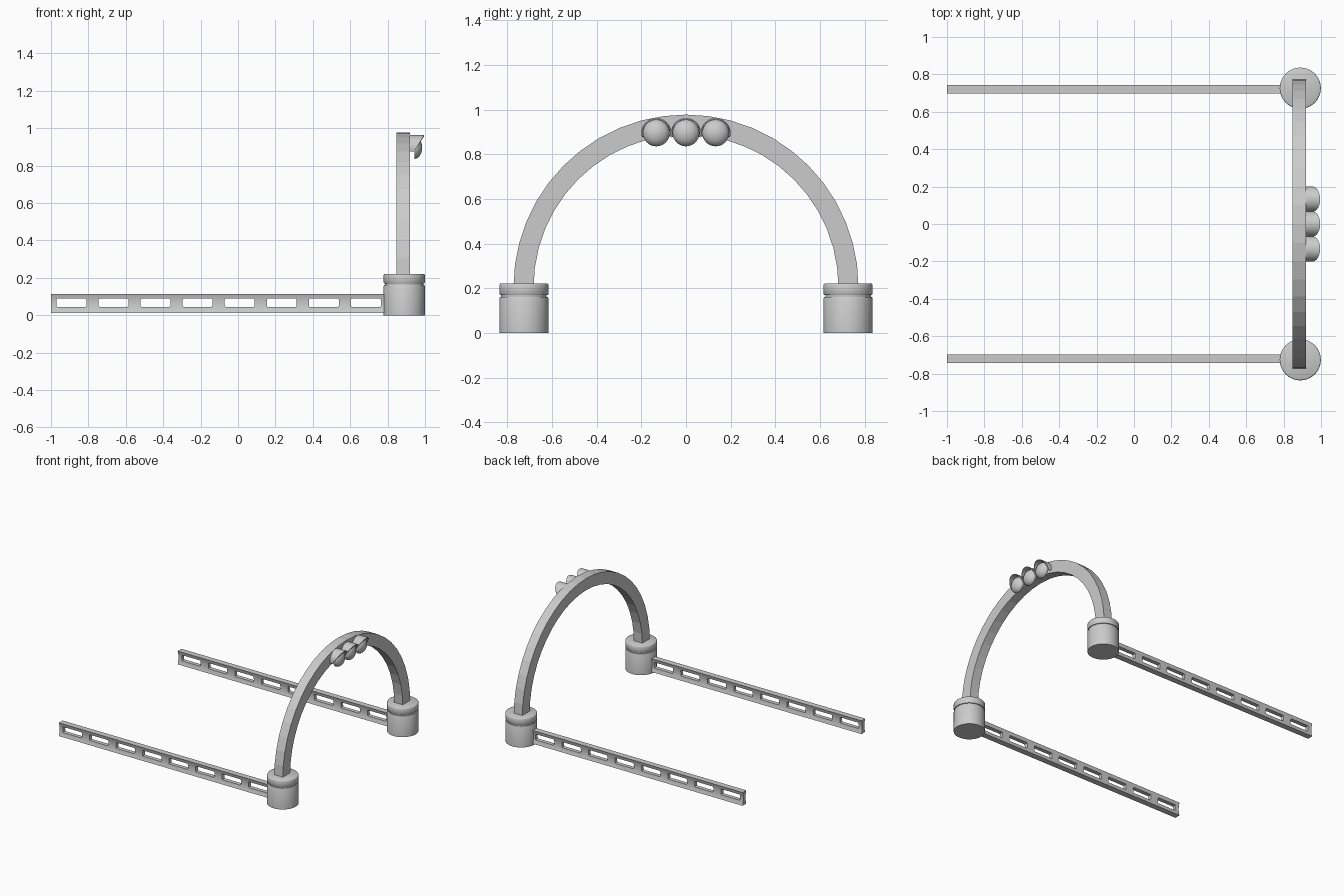
import bpy, bmesh
from math import sin, cos, pi, radians

if "Cube" in bpy.data.objects:
    bpy.data.objects.remove(bpy.data.objects["Cube"])


def make(name, verts, faces, smooth=None):
    me = bpy.data.meshes.new(name)
    me.from_pydata(verts, [], faces)
    bm = bmesh.new()
    bm.from_mesh(me)
    bmesh.ops.remove_doubles(bm, verts=bm.verts, dist=1e-5)
    bmesh.ops.recalc_face_normals(bm, faces=bm.faces)
    bm.to_mesh(me)
    bm.free()
    ob = bpy.data.objects.new(name, me)
    bpy.context.collection.objects.link(ob)
    if smooth:
        shade(ob, smooth)
    return ob


def shade(ob, angle):
    bpy.ops.object.select_all(action='DESELECT')
    ob.select_set(True)
    bpy.context.view_layer.objects.active = ob
    bpy.ops.object.shade_smooth_by_angle(angle=radians(angle))


def loft(name, rings, smooth=None):
    """Skin a list of closed rings and cap both ends."""
    n = len(rings[0])
    verts = [p for r in rings for p in r]
    faces = [(k*n+i, k*n+(i+1) % n, (k+1)*n+(i+1) % n, (k+1)*n+i)
             for k in range(len(rings)-1) for i in range(n)]
    faces += [tuple(range(n)), tuple((len(rings)-1)*n+i for i in range(n))]
    return make(name, verts, faces, smooth)


# Posts: grooved cylinders with a rounded cap
POST = [(.11, 0), (.11, .188), (.107, .194), (.102, .195), (.102, .202),
        (.107, .203), (.11, .208), (.11, .215), (.107, .22), (.103, .222)]
POST = [(r, z if z in (0, .215, .22, .222) else z - .033) for r, z in POST]


def post(name, y):
    loft(name, [[(.889 + r*cos(2*pi*i/48), y + r*sin(2*pi*i/48), z)
                 for i in range(48)] for r, z in POST], 40)


# Rails: bar with concave sides, pierced by a row of slots
def rail(name, y):
    side = [(.0225 - .009*(1 - t*t), .064 + .051*t)
            for t in [k/5 - 1 for k in range(11)]]
    ring = side + [(-a, z) for a, z in reversed(side)]
    ob = loft(name, [[(x, y + a, z) for a, z in ring] for x in (-1, .80)])
    bm = bmesh.new()
    for k in range(8):
        geo = bmesh.ops.create_cube(bm, size=1)['verts']
        bmesh.ops.scale(bm, vec=(.16, .2, .045), verts=geo)
        bmesh.ops.translate(bm, vec=(-.891 + .225*k, y, .067), verts=geo)
    edges = [e for e in bm.edges if abs(e.verts[0].co.y - e.verts[1].co.y) > .1]
    bmesh.ops.bevel(bm, geom=edges, offset=.007, segments=2, profile=.5, affect='EDGES')
    me = bpy.data.meshes.new("slot_cutter")
    bm.to_mesh(me)
    bm.free()
    cut = bpy.data.objects.new("slot_cutter", me)
    bpy.context.collection.objects.link(cut)
    cut.hide_render = True
    mod = ob.modifiers.new("slots", 'BOOLEAN')
    mod.object = cut
    mod.solver = 'EXACT'
    bpy.context.view_layer.objects.active = ob
    bpy.ops.object.modifier_apply(modifier=mod.name)
    bpy.data.objects.remove(cut)
    shade(ob, 30)


for label, s in (("front", -1), ("back", 1)):
    post(label + "_post", s*.726)
    rail(label + "_rail", s*.72)

# Arch: flat-faced half ring of rectangular section
section = [(.848, .773), (.92, .773), (.92, .683), (.848, .683)]
loft("arch", [[(x, r*cos(pi*k/24), .205 + r*sin(pi*k/24)) for x, r in section]
              for k in range(25)])


# Lamps: domed lens under a slanted hood
def lamp(name, y, z=.896):
    dome = [(.06*cos(pi/2*k/8), .943 + .042*sin(pi/2*k/8)) for k in range(8)]
    dome.append((.0005, .985))
    loft(name + "_lens", [[(x, y + r*cos(2*pi*i/32), z + r*sin(2*pi*i/32))
                           for i in range(32)] for r, x in dome], 40)
    rings = []
    for k in range(25):
        a = radians(-17 + 214*k/24)
        front = .943 + .052*(sin(a) + .292)/1.292
        rings.append([(x, y + r*cos(a), z + r*sin(a)) for x, r in
                      ((.915, .067), (front, .067), (front, .061), (.915, .061))])
    loft(name + "_hood", rings, 40)


for label, y in (("left", -.133), ("middle", 0), ("right", .133)):
    lamp(label + "_lamp", y)
